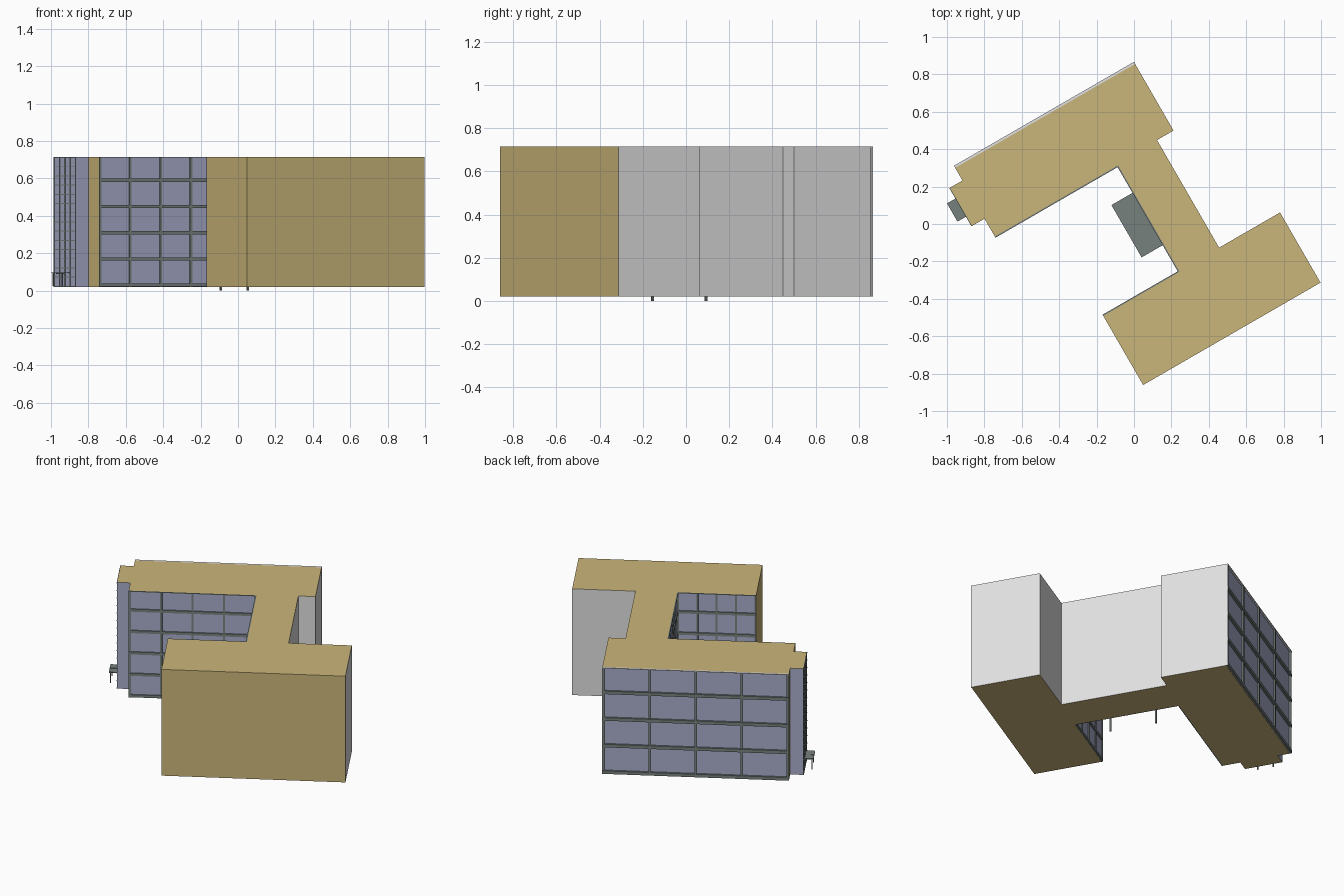
import bpy, bmesh, math
from mathutils import Matrix, Vector

if "Cube" in bpy.data.objects:
    bpy.data.objects.remove(bpy.data.objects["Cube"])

TURN = Matrix.Rotation(math.radians(30), 4, 'Z')   # whole building is turned 30 degrees
Z0, Z1 = 0.02, 0.715

def mat(name, rgb):
    m = bpy.data.materials.new(name)
    m.diffuse_color = (*rgb, 1)
    m.use_nodes = True
    m.node_tree.nodes["Principled BSDF"].inputs["Base Color"].default_value = m.diffuse_color
    return m

TAN = mat("tan_wall", (0.60, 0.47, 0.195))
WHITE = mat("white_wall", (0.75, 0.75, 0.75))
GLASS = mat("blue_grey_glass", (0.39, 0.415, 0.59))
FRAME = mat("green_grey_frame", (0.185, 0.22, 0.21))

def finish(name, bm, mats):
    bmesh.ops.recalc_face_normals(bm, faces=bm.faces)
    bm.transform(TURN)
    me = bpy.data.meshes.new(name)
    bm.to_mesh(me)
    bm.free()
    for m in mats:
        me.materials.append(m)
    ob = bpy.data.objects.new(name, me)
    bpy.context.collection.objects.link(ob)

def box(bm, lo, hi):
    size = [b - a for a, b in zip(lo, hi)]
    mid = [(a + b) / 2 for a, b in zip(lo, hi)]
    bmesh.ops.create_cube(bm, size=1, matrix=Matrix.Translation(mid) @ Matrix.Diagonal((*size, 1)))

# Building body: outline corners, each with the material of the wall that starts there
T, W, G = 0, 1, 2
outline = [
    (0.433, 0.738, W), (0.433, 0.327, W), (0.331, 0.327, W), (0.331, -0.337, W),
    (0.707, -0.337, W), (0.707, -0.770, T), (-0.388, -0.770, T), (-0.388, -0.343, G),
    (0.083, -0.343, G), (0.083, 0.314, G), (-0.678, 0.314, T), (-0.678, 0.424, G),
    (-0.755, 0.424, G), (-0.755, 0.660, G), (-0.678, 0.660, T), (-0.678, 0.738, G)]
bm = bmesh.new()
low = [bm.verts.new((x, y, Z0)) for x, y, _ in outline]
top = [bm.verts.new((x, y, Z1)) for x, y, _ in outline]
bm.faces.new(low)
bm.faces.new(top)
n = len(outline)
for i, (_, _, m) in enumerate(outline):
    j = (i + 1) % n
    bm.faces.new((low[i], low[j], top[j], top[i])).material_index = m
finish("building_body", bm, [TAN, WHITE, GLASS])

def facade(name, a, b, out, cols, levels, w, h, depth):
    """Grid of bars on the wall from a to b, standing out by depth in direction out."""
    a, b, out = Vector(a), Vector(b), Vector(out)
    along = (b - a).normalized()
    bm = bmesh.new()
    def bar(p, q, z0, z1, d):
        r = q + out * d
        lo = (min(p.x, r.x), min(p.y, r.y), z0)
        hi = (max(p.x, r.x), max(p.y, r.y), z1)
        box(bm, lo, hi)
    length = (b - a).length
    for i in range(cols + 1):                       # uprights
        s = (length - w) * i / cols
        bar(a + along * s, a + along * (s + w), Z0, Z1 - 0.001, depth * 0.8)
    for z in levels:                                # floor bars
        bar(a, b, z, min(z + h, Z1), depth)
    finish(name, bm, [FRAME])

five = [0.021 + 0.14 * k for k in range(5)] + [Z1 - 0.004]
four = [0.021 + 0.174 * k for k in range(4)]
facade("court_frame_north", (-0.678, 0.314), (0.083, 0.314), (0, -1), 4, five, 0.013, 0.017, 0.007)
facade("court_frame_south", (-0.388, -0.343), (0.083, -0.343), (0, 1), 4, five, 0.011, 0.017, 0.007)
facade("court_frame_east", (0.083, -0.343), (0.083, 0.314), (-1, 0), 4, five, 0.012, 0.017, 0.007)
facade("back_frame", (-0.678, 0.738), (0.433, 0.738), (0, 1), 4, four, 0.015, 0.02, 0.013)
facade("tower_grid", (-0.755, 0.424), (-0.755, 0.660), (-1, 0), 4,
       [Z0 + 0.0492 * k for k in range(15)], 0.006, 0.005, 0.004)

# White edging along the top and the east end of the back facade
bm = bmesh.new()
box(bm, (-0.678, 0.738, Z1 - 0.004), (0.4335, 0.751, Z1))
box(bm, (0.4325, 0.738, Z0), (0.4340, 0.751, Z1 - 0.004))
finish("back_facade_edging", bm, [WHITE])

def canopy(name, x0, x1, y0, y1, z_top, z_foot, t):
    """Two flat panels with a thin rib between them, on two outer posts."""
    bm = bmesh.new()
    mid = (y0 + y1) / 2
    box(bm, (x0, y0, z_top - t), (x1, mid - t / 2, z_top))
    box(bm, (x0, mid + t / 2, z_top - t), (x1, y1, z_top))
    box(bm, (x0, mid - t / 2, z_top - 1.6 * t), (x1, mid + t / 2, z_top - t * 0.4))
    inset = (x1 - x0) * 0.16
    for y in (y0 + inset * 0.7, y1 - inset):
        box(bm, (x0 + inset - t / 2, y - t / 2, z_foot), (x0 + inset + t / 2, y + t / 2, z_top - t))
    finish(name, bm, [FRAME])

canopy("court_canopy", -0.054, 0.078, -0.175, 0.148, 0.19, 0.0, 0.010)
canopy("tower_canopy", -0.811, -0.757, 0.483, 0.595, 0.098, 0.025, 0.005)
